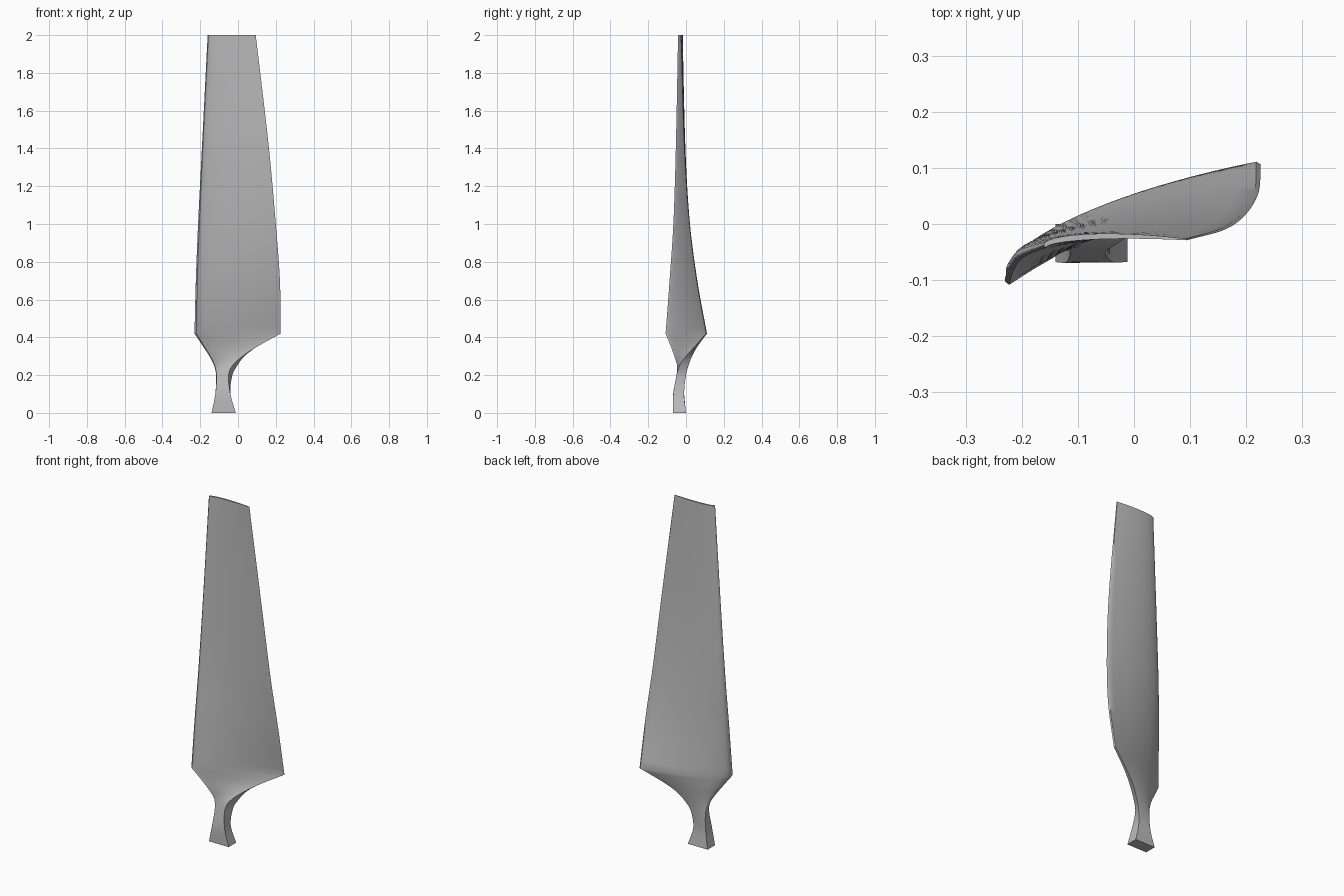
import bpy, bmesh, math
from mathutils import Vector

if "Cube" in bpy.data.objects:
    bpy.data.objects.remove(bpy.data.objects["Cube"], do_unlink=True)

# Stations: height, four section corners as x, y pairs
# (nose front, nose back, tail front, tail back), back bulge, front bulge
ROOT = [
    (0, -.14, -.068, -.14, 0, -.012, -.068, -.012, 0, 0, 0),
    (.1, -.12, -.068, -.12, -.01, -.04, -.067, -.04, -.01, 0, 0),
    (.2, -.114, -.05, -.116, -.014, -.05, -.05, -.03, 0, .003, 0),
    (.25, -.123, -.047, -.126, -.022, -.03, -.035, -.004, .013, .008, .002),
    (.3, -.147, -.062, -.15, -.038, .024, 0, .034, .032, .017, .005),
    (.35, -.178, -.08, -.182, -.058, .1, .045, .1, .06, .028, .008),
    (.42, -.222, -.108, -.228, -.09, .226, .106, .218, .111, .043, .012),
]
BLADE = [
    ROOT[-1],
    (.7, -.216, -.087, -.221, -.072, .222, .056, .215, .06, .036, .012),
    (1, -.205, -.067, -.21, -.056, .2, .018, .194, .021, .03, .012),
    (1.4, -.187, -.054, -.19, -.046, .164, -.009, .159, -.006, .023, .011),
    (2, -.157, -.042, -.16, -.036, .094, -.029, .092, -.026, .015, .01),
]
CHORD_STEPS = 20
NOSE_STEPS = 5


def slope(rows, i, k):
    """Tangent of column k at station i."""
    a, b = max(i - 1, 0), min(i + 1, len(rows) - 1)
    return (rows[b][k] - rows[a][k]) / (rows[b][0] - rows[a][0])


def resample(rows, steps):
    """Smooth the stations along the height with Hermite curves."""
    result = [rows[0]]
    for i in range(len(rows) - 1):
        p, q = rows[i], rows[i + 1]
        h = q[0] - p[0]
        for j in range(1, steps + 1):
            t = j / steps
            ease = t * t * (3 - 2 * t)
            row = [p[0] + h * t]
            for k in range(1, len(p)):
                row.append(p[k] + (q[k] - p[k]) * ease
                           + h * t * (1 - t) ** 2 * slope(rows, i, k)
                           - h * t * t * (1 - t) * slope(rows, i + 1, k))
            result.append(row)
    return result


def surface_line(start, end, bulge):
    """Cambered line from nose to tail, fullest a third of the way along."""
    normal = Vector((start.y - end.y, end.x - start.x, 0)).normalized()
    points = []
    for i in range(CHORD_STEPS + 1):
        s = (i / CHORD_STEPS) ** 1.6
        camber = bulge * 2.6 * math.sqrt(s) * (1 - s)
        points.append(start.lerp(end, s) + normal * camber)
    return points


def section(row):
    """Closed outline of one station."""
    z = row[0]
    nose_f, nose_b, tail_f, tail_b = [Vector((row[k], row[k + 1], z)) for k in (1, 3, 5, 7)]
    back = surface_line(nose_b, tail_b, row[9])
    front = surface_line(nose_f, tail_f, row[10])
    # The nose rounds off as the root turns into the blade
    roundness = min(1, z / ROOT[-1][0]) ** 3
    out = (nose_f - tail_f).normalized() * (nose_f - nose_b).length * .3 * roundness
    nose = []
    for i in range(1, NOSE_STEPS):
        t = i / NOSE_STEPS
        nose.append(nose_f.lerp(nose_b, t) + out * math.sin(math.pi * t))
    return back + front[::-1] + nose


# Loft the sections into one skin and cap both ends
rows = resample(ROOT, 5) + resample(BLADE, 7)[1:]
bm = bmesh.new()
rings = [[bm.verts.new(p) for p in section(row)] for row in rows]
count = len(rings[0])
for low, high in zip(rings, rings[1:]):
    for i in range(count):
        j = (i + 1) % count
        bm.faces.new((low[i], low[j], high[j], high[i]))
bm.faces.new(rings[0])
bm.faces.new(rings[-1])
bmesh.ops.recalc_face_normals(bm, faces=bm.faces)
mesh = bpy.data.meshes.new("turbine_blade")
bm.to_mesh(mesh)
bm.free()
blade = bpy.data.objects.new("turbine_blade", mesh)
bpy.context.collection.objects.link(blade)

# Plain grey finish
grey = bpy.data.materials.new("grey")
grey.use_nodes = True
colour = (.5, .5, .5, 1)
grey.diffuse_color = colour
grey.node_tree.nodes["Principled BSDF"].inputs["Base Color"].default_value = colour
mesh.materials.append(grey)

bpy.context.view_layer.objects.active = blade
blade.select_set(True)
bpy.ops.object.shade_smooth_by_angle(angle=math.radians(35))
